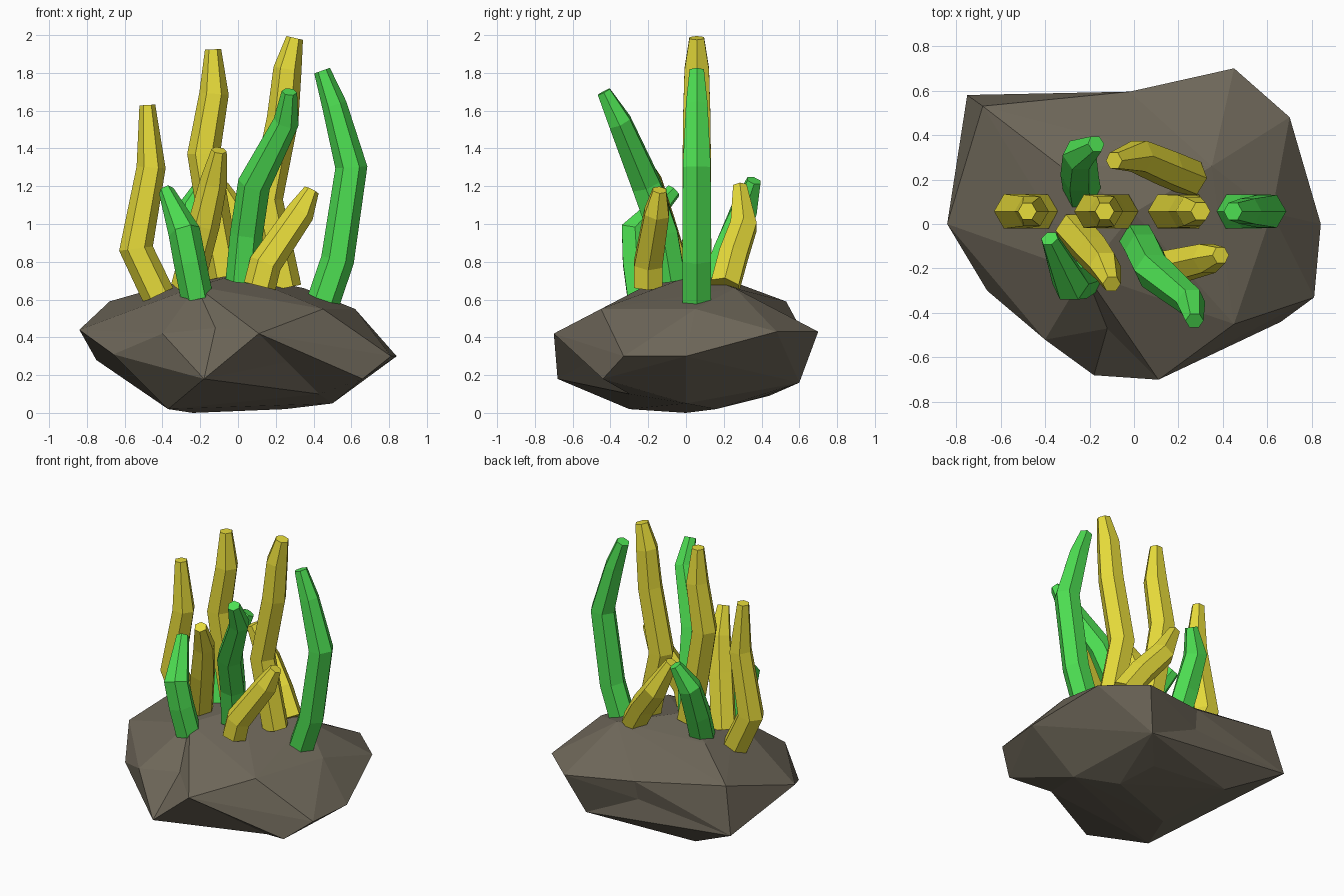
import bpy, bmesh, math
from mathutils import Vector


def material(name, rgb):
    m = bpy.data.materials.new(name)
    m.diffuse_color = (*rgb, 1)
    return m


STONE = material("stone brown", (0.155, 0.135, 0.10))
YELLOW = material("stem yellow", (0.82, 0.73, 0.044))
GREEN = material("stem green", (0.075, 0.74, 0.085))


def add_object(name, bm, mat):
    bmesh.ops.recalc_face_normals(bm, faces=bm.faces)
    mesh = bpy.data.meshes.new(name)
    bm.to_mesh(mesh)
    bm.free()
    mesh.materials.append(mat)
    obj = bpy.data.objects.new(name, mesh)
    bpy.context.collection.objects.link(obj)
    return obj


# Faceted boulder: hull around its corner points, then a few edges pushed in
def boulder(points, dents):
    bm = bmesh.new()
    for p in points:
        bm.verts.new(p)
    bmesh.ops.convex_hull(bm, input=bm.verts[:])
    bmesh.ops.delete(bm, geom=[v for v in bm.verts if not v.link_faces], context='VERTS')
    for near, target in dents:
        edge = min(bm.edges, key=lambda e: (
            (e.verts[0].co + e.verts[1].co) / 2 - Vector(near)).length)
        joined = bmesh.utils.face_join(edge.link_faces[:])
        if joined:
            poked = bmesh.ops.poke(bm, faces=[joined])
            poked["verts"][0].co = target
    return add_object("boulder", bm, STONE)


boulder([
    # underside
    (-0.24, 0.0, 0.0), (-0.37, -0.30, 0.02), (0.25, 0.16, 0.02), (0.50, 0.0, 0.05),
    (0.43, -0.30, 0.10), (0.165, 0.39, 0.08), (0.35, 0.60, 0.16), (-0.38, 0.44, 0.09),
    # middle belt
    (-0.84, 0.0, 0.44), (-0.75, 0.58, 0.28), (0.45, 0.70, 0.43), (0.70, 0.48, 0.43),
    (0.84, 0.0, 0.30), (0.81, -0.33, 0.30), (0.66, -0.44, 0.18), (0.11, -0.70, 0.42),
    (-0.18, -0.68, 0.18), (-0.40, -0.52, 0.42), (-0.66, -0.30, 0.31),
    # crown
    (-0.68, 0.53, 0.59), (-0.33, 0.26, 0.69), (0.35, 0.26, 0.66), (0.0, 0.05, 0.735),
    (0.45, -0.45, 0.55), (-0.22, -0.22, 0.67), (0.62, 0.05, 0.55),
], dents=[
    ((-0.145, -0.61, 0.42), (-0.12, -0.47, 0.45)),
    ((0.24, -0.56, 0.18), (0.26, -0.51, 0.27)),
    ((-0.115, 0.615, 0.51), (-0.02, 0.595, 0.47)),
    ((-0.15, 0.64, 0.355), (-0.03, 0.57, 0.34)),
])


# Tapered six-sided stem following a bent path of (x, y, z, radius)
def stem(name, mat, path, sides=6):
    pts = [Vector(p[:3]) for p in path]
    radii = [p[3] for p in path]
    # root the stem a little way into the boulder
    pts[0] = pts[0] - (pts[1] - pts[0]).normalized() * 0.04
    bm = bmesh.new()
    rings = []
    for i, (p, r) in enumerate(zip(pts, radii)):
        before = (p - pts[i - 1]).normalized() if i else Vector()
        after = (pts[i + 1] - p).normalized() if i < len(pts) - 1 else Vector()
        t = (before + after).normalized()
        side = Vector((0, 1, 0)).cross(t).normalized()
        depth = t.cross(side)
        rings.append([bm.verts.new(p + r * (side * math.cos(a) + depth * math.sin(a)))
                      for a in (math.tau * k / sides for k in range(sides))])
    for lo, hi in zip(rings, rings[1:]):
        for k in range(sides):
            n = (k + 1) % sides
            bm.faces.new((lo[k], lo[n], hi[n], hi[k]))
    bm.faces.new(rings[0][::-1])
    bm.faces.new(rings[-1])
    return add_object(name, bm, mat)


# Row of tall stems across the middle
Y = 0.057
stem("tall_stem_left", YELLOW, [
    (-0.44, Y, 0.66, .088), (-0.54, Y, 0.87, .09), (-0.46, Y, 1.30, .077), (-0.48, Y, 1.63, .042)])
stem("tall_stem_mid_left", YELLOW, [
    (-0.075, Y, 0.76, .088), (-0.12, Y, 1.0, .088), (-0.182, Y, 1.37, .087),
    (-0.127, Y, 1.69, .078), (-0.132, Y, 1.925, .043)])
stem("tall_stem_mid_right", YELLOW, [
    (0.24, Y, 0.70, .088), (0.15, Y, 1.13, .088), (0.237, Y, 1.56, .084),
    (0.262, Y, 1.82, .075), (0.30, Y, 1.985, .045)])
stem("tall_stem_right", GREEN, [
    (0.462, Y, 0.62, .088), (0.527, Y, 0.81, .088), (0.60, Y, 1.30, .085),
    (0.51, Y, 1.63, .066), (0.445, Y, 1.812, .044)])

# Leaning stems in front
stem("front_stem_tall", GREEN, [
    (0.025, -0.085, 0.74, .087), (0.045, -0.12, 0.95, .087), (0.085, -0.21, 1.21, .087),
    (0.255, -0.35, 1.54, .068), (0.272, -0.435, 1.70, .041)])
stem("front_stem_left", GREEN, [
    (-0.225, -0.24, 0.65, .086), (-0.255, -0.26, 0.80, .086),
    (-0.285, -0.27, 0.96, .085), (-0.38, -0.065, 1.175, .041)])
stem("front_stem_inner", YELLOW, [
    (-0.26, -0.04, 0.70, .086), (-0.18, -0.13, 1.0, .084),
    (-0.13, -0.19, 1.22, .073), (-0.10, -0.27, 1.39, .041)])
stem("front_stem_right", YELLOW, [
    (0.125, -0.20, 0.71, .086), (0.145, -0.20, 0.79, .086),
    (0.33, -0.155, 1.06, .075), (0.39, -0.14, 1.18, .041)])

# Leaning stems behind
stem("back_stem_right", YELLOW, [
    (0.235, 0.215, 0.70, .086), (0.15, 0.25, 0.83, .086),
    (0.02, 0.305, 0.99, .080), (-0.09, 0.285, 1.20, .041)])
stem("back_stem_left", GREEN, [
    (-0.235, 0.16, 0.70, .086), (-0.245, 0.22, 0.86, .086),
    (-0.245, 0.31, 1.08, .078), (-0.17, 0.36, 1.23, .041)])
